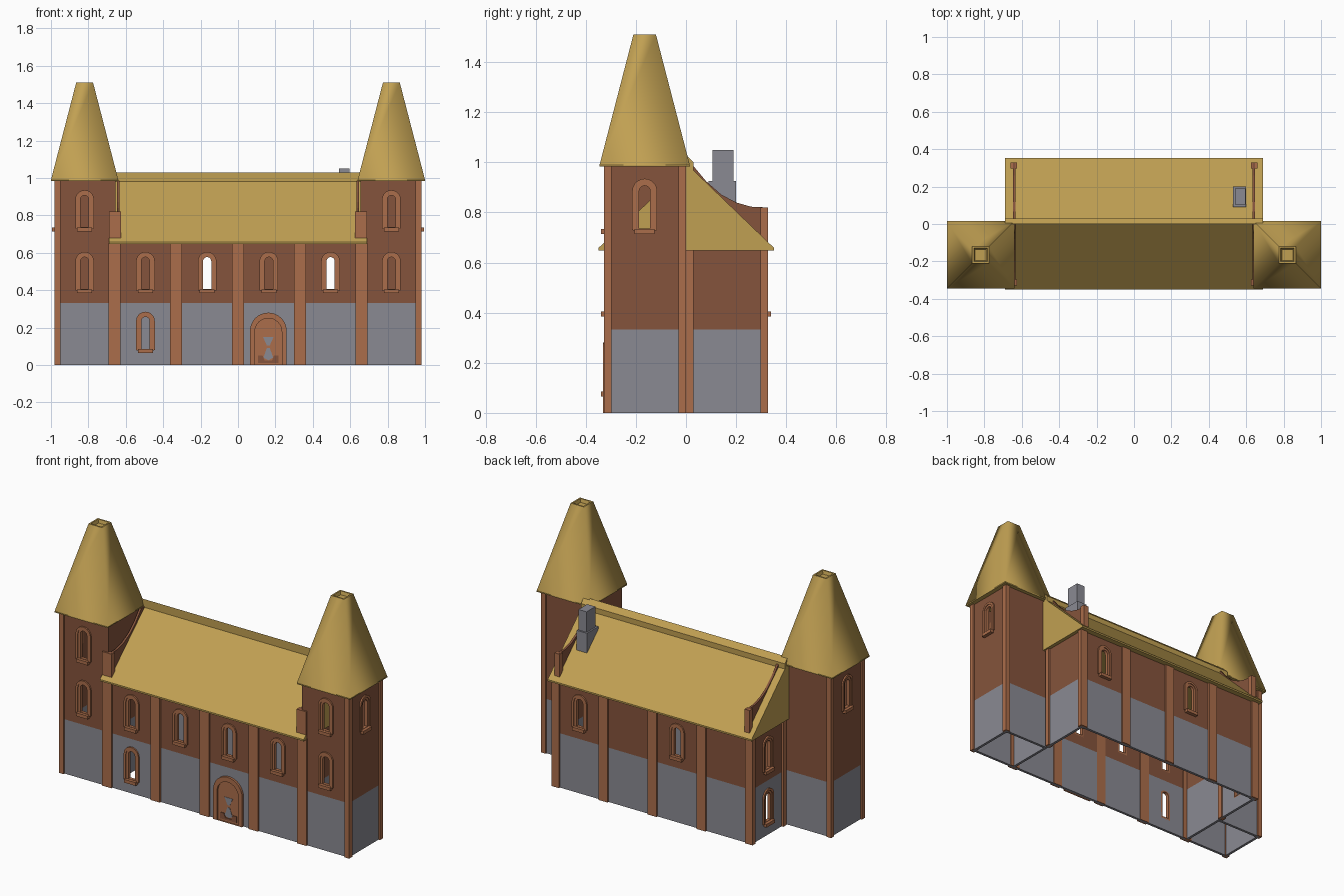
import bpy, bmesh, math

if "Cube" in bpy.data.objects:
    bpy.data.objects.remove(bpy.data.objects["Cube"])


def material(name, rgb):
    m = bpy.data.materials.new(name)
    m.diffuse_color = (*rgb, 1)
    m.use_nodes = True
    m.node_tree.nodes["Principled BSDF"].inputs["Base Color"].default_value = m.diffuse_color
    return m


GOLD = material("gold_roof", (0.53, 0.35, 0.085))
GREY = material("grey_stone", (0.255, 0.255, 0.29))
BROWN = material("dark_brown_brick", (0.235, 0.088, 0.045))
TAN = material("light_brown_trim", (0.41, 0.155, 0.07))


def loft(bm, loops, cap=True):
    """Join point loops with quads; cap both ends, or close into a ring."""
    rows = [[bm.verts.new(p) for p in lp] for lp in loops]
    n = len(rows[0])
    pairs = list(zip(rows, rows[1:])) + ([] if cap else [(rows[-1], rows[0])])
    for a, b in pairs:
        for i in range(n):
            j = (i + 1) % n
            bm.faces.new((a[i], a[j], b[j], b[i]))
    if cap:
        bm.faces.new(rows[0])
        bm.faces.new(rows[-1])


def box(bm, x0, x1, y0, y1, z0, z1):
    loft(bm, [[(x0, y0, z), (x1, y0, z), (x1, y1, z), (x0, y1, z)] for z in (z0, z1)])


def finish(name, bm, mat):
    bmesh.ops.recalc_face_normals(bm, faces=bm.faces)
    me = bpy.data.meshes.new(name)
    bm.to_mesh(me)
    bm.free()
    me.materials.append(mat)
    ob = bpy.data.objects.new(name, me)
    bpy.context.collection.objects.link(ob)
    return ob


def arch(hw, z0, z1, n=10):
    top = [(hw * math.cos(math.pi * i / n), z1 - hw + hw * math.sin(math.pi * i / n))
           for i in range(n + 1)]
    return [(-hw, z0), (hw, z0)] + top


# Wall directions: along-wall position u, outward distance d
SIDES = {
    "front": lambda u, d, z: (u, -d, z),
    "back": lambda u, d, z: (u, d, z),
    "left": lambda u, d, z: (-d, u, z),
    "right": lambda u, d, z: (d, u, z),
}


def plate(bm, side, u, prof, d0, d1):
    loft(bm, [[SIDES[side](u + a, d, z) for a, z in prof] for d in (d0, d1)])


def ring(bm, side, u, outer, inner, d0, d1):
    put = lambda prof, d: [SIDES[side](u + a, d, z) for a, z in prof]
    loft(bm, [put(outer, d0), put(outer, d1), put(inner, d1), put(inner, d0)], cap=False)


# Window list: side, position along wall, sill height, wall distance
W, TX, HX = 0.318, 0.972, 0.668
windows = [("front", u, 0.385, W) for u in (-0.82, -0.495, -0.165, 0.165, 0.495, 0.82)]
windows += [("front", -0.82, 0.715, W), ("front", 0.82, 0.715, W), ("front", -0.495, 0.065, W)]
windows += [("left", -0.165, 0.715, TX), ("right", -0.165, 0.715, TX)]
windows += [("back", -0.165, 0.385, W), ("back", 0.495, 0.385, W)]
windows += [("left", 0.165, 0.385, HX), ("left", 0.165, 0.065, HX)]

frames, hoods, sills, cuts = (bmesh.new() for _ in range(4))
for side, u, z, d in windows:
    hole, mid = arch(0.022, z + 0.022, z + 0.192), arch(0.036, z + 0.01, z + 0.206)
    plate(cuts, side, u, arch(0.03, z + 0.016, z + 0.2), d - 0.05, d + 0.05)
    ring(frames, side, u, mid, hole, d - 0.016, d + 0.004)
    ring(hoods, side, u, arch(0.05, z + 0.015, z + 0.22), mid, d - 0.003, d + 0.009)
    plate(sills, side, u, [(-0.04, z), (0.04, z), (0.04, z + 0.02), (-0.04, z + 0.02)],
          d - 0.01, d + 0.022)
finish("window_frames", frames, TAN)
finish("window_hoods", hoods, TAN)
finish("window_sills", sills, TAN)
cutter = finish("window_cutter", cuts, TAN)
cutter.hide_render = True
cutter.hide_viewport = True

# Walls: grey stone base below, brown brick above, hollow and open underneath
T = 0.016
walls = [("hall_front", -0.65, 0.65, -W, -W + T, 0.66),
         ("hall_back", -HX, HX, W - T, W, 0.66)]
for s, tag in ((-1, "left"), (1, "right")):
    def span(a, b):
        return (min(s * a, s * b), max(s * a, s * b))
    walls += [
        (f"{tag}_hall_side", *span(HX - T, HX), -0.005, W - T, 0.66),
        (f"{tag}_tower_front", *span(0.655, TX), -W, -W + T, 0.985),
        (f"{tag}_tower_back", *span(0.655, TX), -0.008 - T, -0.008, 0.985),
        (f"{tag}_tower_outer", *span(TX - T, TX), -W + T, -0.008 - T, 0.985),
        (f"{tag}_tower_inner", *span(0.655, 0.655 + T), -W + T, -0.008 - T, 0.985),
    ]
for name, x0, x1, y0, y1, top in walls:
    for part, z0, z1, mat in (("base", 0, 0.332, GREY), ("brick", 0.332, top, BROWN)):
        bm = bmesh.new()
        box(bm, x0, x1, y0, y1, z0, z1)
        ob = finish(f"{name}_{part}", bm, mat)
        if "inner" not in name and "tower_back" not in name:
            mod = ob.modifiers.new("window_holes", "BOOLEAN")
            mod.operation, mod.solver, mod.object = "DIFFERENCE", "EXACT", cutter

# Vertical posts on the walls
bm = bmesh.new()
for x in (-0.66, -0.332, 0, 0.332, 0.66):
    box(bm, x - 0.032, x + 0.032, -0.328, -0.298, 0, 0.655)
for x in (-0.332, 0, 0.332):
    box(bm, x - 0.03, x + 0.03, 0.298, 0.328, 0, 0.655)
for s in (-1, 1):
    xs = lambda a, b: sorted((s * a, s * b))
    box(bm, *xs(0.63, 0.68), 0.298, 0.328, 0, 0.655)
    box(bm, *xs(0.645, 0.68), 0, 0.03, 0, 0.655)
    box(bm, *xs(0.95, 0.982), -0.328, -0.298, 0, 0.986)
    box(bm, *xs(0.95, 0.982), -0.03, 0, 0, 0.986)
finish("wall_posts", bm, TAN)

# Hall roof with a raised ridge lip
roof = [(-0.35, 0.648), (-0.335, 0.648), (0.335, 0.648), (0.352, 0.648), (0.352, 0.658),
        (0.03, 0.968), (0.03, 1.0), (0.0, 1.03), (0.0, 0.98), (-0.35, 0.658)]
bm = bmesh.new()
loft(bm, [[(x, y, z) for y, z in roof] for x in (-0.69, 0.69)])
finish("hall_roof", bm, GOLD)

# Curved gable parapets and their end posts
curve = [(0.325, 0.82), (0.26, 0.823), (0.2, 0.84), (0.14, 0.872), (0.08, 0.925), (0.03, 0.985)]
prof = [(0.325, 0.66)] + curve + [(-y, z) for y, z in reversed(curve)] + [(-0.325, 0.66)]
walls_bm, ends_bm = bmesh.new(), bmesh.new()
for s in (-1, 1):
    loft(walls_bm, [[(s * x, y, z) for y, z in prof] for x in (0.633, 0.646)])
    box(ends_bm, *sorted((s * 0.625, s * 0.66)), 0.298, 0.328, 0.66, 0.82)
    box(ends_bm, *sorted((s * 0.625, s * 0.69)), -0.328, -0.298, 0.66, 0.82)
finish("gable_parapets", walls_bm, BROWN)
finish("parapet_end_posts", ends_bm, TAN)

# Tower spires: smooth tapered sides with a sunken flat top
for s, tag in ((-1, "left"), (1, "right")):
    def square(h, z):
        return [(s * 0.82 + a * h, -0.165 + b * h, z)
                for a, b in ((-1, -1), (1, -1), (1, 1), (-1, 1))]
    bm = bmesh.new()
    loft(bm, [square(0.18, 0.983), square(0.18, 0.99), square(0.045, 1.51),
              square(0.036, 1.51), square(0.03, 1.49)])
    for f in bm.faces:
        hs = [v.co.z for v in f.verts]
        f.smooth = min(hs) > 0.985 and max(hs) - min(hs) > 0.3
    finish(f"{tag}_spire", bm, GOLD)

# Chimney
bm = bmesh.new()
box(bm, 0.53, 0.60, 0.09, 0.20, 0.76, 0.925)
box(bm, 0.54, 0.595, 0.105, 0.19, 0.92, 1.05)
finish("chimney", bm, GREY)

# Arched door with frame, panel and small inlays
DX = 0.162
bm = bmesh.new()
ring(bm, "front", DX, arch(0.098, 0, 0.28, 16), arch(0.072, 0, 0.25, 16), 0.31, 0.332)
finish("door_frame", bm, TAN)
bm = bmesh.new()
plate(bm, "front", DX, arch(0.073, 0, 0.251, 16), 0.31, 0.321)
finish("door_panel", bm, TAN)
bm = bmesh.new()
plate(bm, "front", DX, [(-0.028, 0.15), (0.028, 0.15), (0.008, 0.105), (-0.008, 0.105)], 0.32, 0.323)
plate(bm, "front", DX, [(-0.008, 0.09), (0.008, 0.09), (0.026, 0.04), (0, 0.025), (-0.026, 0.04)],
      0.32, 0.323)
finish("door_inlays", bm, GREY)
bm = bmesh.new()
plate(bm, "front", DX, [(-0.055, 0.012), (0.055, 0.012), (0.055, 0.05), (0.03, 0.05),
                        (0.02, 0.025), (-0.02, 0.025), (-0.03, 0.05), (-0.055, 0.05)], 0.32, 0.325)
finish("door_kick_plate", bm, BROWN)
